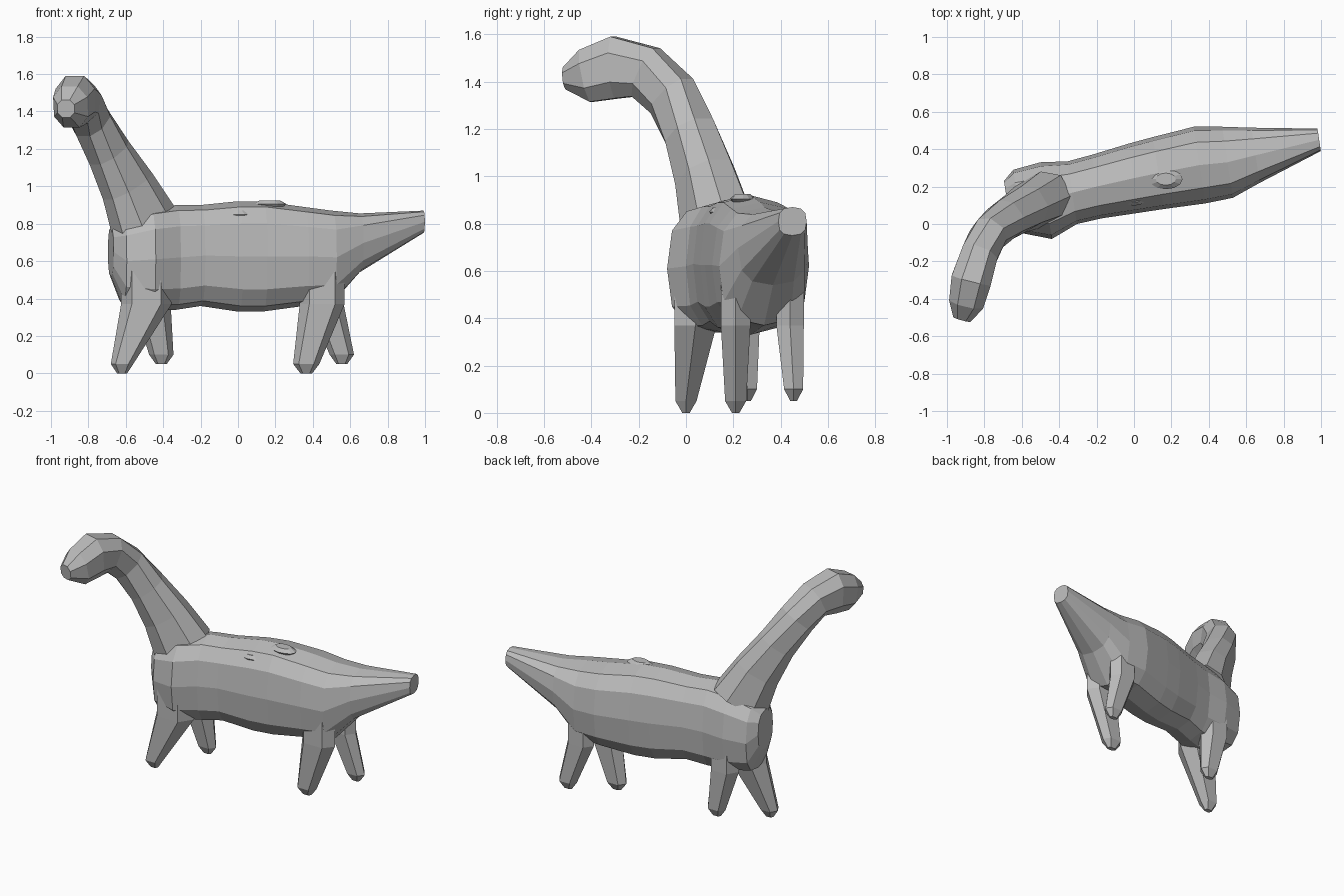
import bpy, bmesh, math
from mathutils import Vector

cube = bpy.data.objects.get("Cube")
if cube:
    bpy.data.objects.remove(cube)

grey = bpy.data.materials.new("plain_grey")
grey.use_nodes = True
COLOUR = (0.5, 0.5, 0.5, 1)
grey.diffuse_color = COLOUR
grey.node_tree.nodes["Principled BSDF"].inputs["Base Color"].default_value = COLOUR


def loft(name, rings):
    """Skin a list of equal-length point rings and cap both ends."""
    bm = bmesh.new()
    loops = [[bm.verts.new(p) for p in ring] for ring in rings]
    n = len(loops[0])
    for a, b in zip(loops, loops[1:]):
        for i in range(n):
            j = (i + 1) % n
            bm.faces.new((a[i], a[j], b[j], b[i]))
    bm.faces.new(loops[0])
    bm.faces.new(loops[-1])
    bmesh.ops.recalc_face_normals(bm, faces=bm.faces)
    mesh = bpy.data.meshes.new(name)
    bm.to_mesh(mesh)
    bm.free()
    mesh.materials.append(grey)
    obj = bpy.data.objects.new(name, mesh)
    bpy.context.collection.objects.link(obj)
    return obj


def oval(sides, power, turn=0.0):
    """Unit superellipse: powers below one give a boxier outline."""
    pts = []
    for i in range(sides):
        t = 2 * math.pi * (i + turn) / sides
        c, s = math.cos(t), math.sin(t)
        pts.append((math.copysign(abs(c) ** power, c), math.copysign(abs(s) ** power, s)))
    return pts


# Body and tail: x, right y, left y, bottom z, top z
body = [
    (-0.68, 0.03, 0.23, 0.52, 0.78),
    (-0.62, -0.05, 0.29, 0.37, 0.83),
    (-0.47, -0.08, 0.33, 0.34, 0.88),
    (-0.33, 0.00, 0.335, 0.34, 0.90),
    (-0.20, 0.03, 0.37, 0.36, 0.90),
    (0.00, 0.06, 0.43, 0.33, 0.92),
    (0.13, 0.08, 0.465, 0.33, 0.92),
    (0.35, 0.11, 0.52, 0.36, 0.89),
    (0.50, 0.14, 0.52, 0.37, 0.87),
    (0.65, 0.22, 0.515, 0.54, 0.855),
    (0.99, 0.39, 0.51, 0.75, 0.87),
]
rings = []
for x, y0, y1, z0, z1 in body:
    cy, hy, cz, hz = (y0 + y1) / 2, (y1 - y0) / 2, (z0 + z1) / 2, (z1 - z0) / 2
    rings.append([(x - 0.15 * c * hy, cy + c * hy, cz + s * hz) for c, s in oval(12, 0.75)])
loft("body_and_tail", rings)

# Neck and head: centre, half width, half height
neck = [
    ((-0.50, 0.13, 0.80), 0.14, 0.19),
    ((-0.59, 0.08, 1.00), 0.12, 0.15),
    ((-0.69, 0.02, 1.18), 0.11, 0.12),
    ((-0.78, -0.06, 1.34), 0.10, 0.115),
    ((-0.83, -0.17, 1.44), 0.105, 0.12),
    ((-0.87, -0.30, 1.46), 0.115, 0.14),
    ((-0.895, -0.42, 1.425), 0.10, 0.12),
    ((-0.92, -0.51, 1.415), 0.05, 0.05),
]
centres = [Vector(p) for p, w, h in neck]
rings = []
for i, (p, w, h) in enumerate(neck):
    along = (centres[min(i + 1, len(neck) - 1)] - centres[max(i - 1, 0)]).normalized()
    side = along.cross(Vector((0, 0, 1))).normalized()
    up = side.cross(along)
    rings.append([centres[i] + side * w * c + up * h * s for c, s in oval(8, 0.85, 0.5)])
loft("neck_and_head", rings)

# Legs: hip centre and half size, knee line, then ankle and pointed sole
legs = {
    "front_right_leg": ((-0.49, 0.04), (0.135, 0.10), (-0.62, 0.0), (0.06, 0.05), 0.0),
    "front_left_leg": ((-0.46, 0.24), (0.10, 0.08), (-0.41, 0.26), (0.065, 0.045), 0.05),
    "hind_right_leg": ((0.45, 0.21), (0.12, 0.07), (0.365, 0.21), (0.07, 0.05), 0.0),
    "hind_left_leg": ((0.47, 0.44), (0.095, 0.065), (0.555, 0.455), (0.065, 0.045), 0.05),
}
for name, ((hx, hy), (hw, hd), (fx, fy), (fw, fd), sole) in legs.items():
    sections = [
        (hx, hy, 0.60, hw, hd),
        (hx, hy, 0.37, hw, hd),
        (fx, fy, sole + 0.05, fw, fd),
        (fx, fy, sole, fw * 0.45, fd * 0.35),
    ]
    loft(name, [[(x + w * c, y + d * s, z) for c, s in oval(6, 0.8)] for x, y, z, w, d in sections])

# Shallow round bumps on the back and flank
bumps = [(0.17, 0.24, 0.905, 0.09), (0.0, 0.14, 0.85, 0.07), (0.34, 0.18, 0.81, 0.05)]
for i, (x, y, z, r) in enumerate(bumps):
    rings = [[(x + r * k * c, y + r * 0.6 * k * s, z + dz) for c, s in oval(12, 1)]
             for k, dz in ((0.7, -0.02), (1, 0), (0.6, 0.02))]
    loft("back_bump_%d" % (i + 1), rings)
